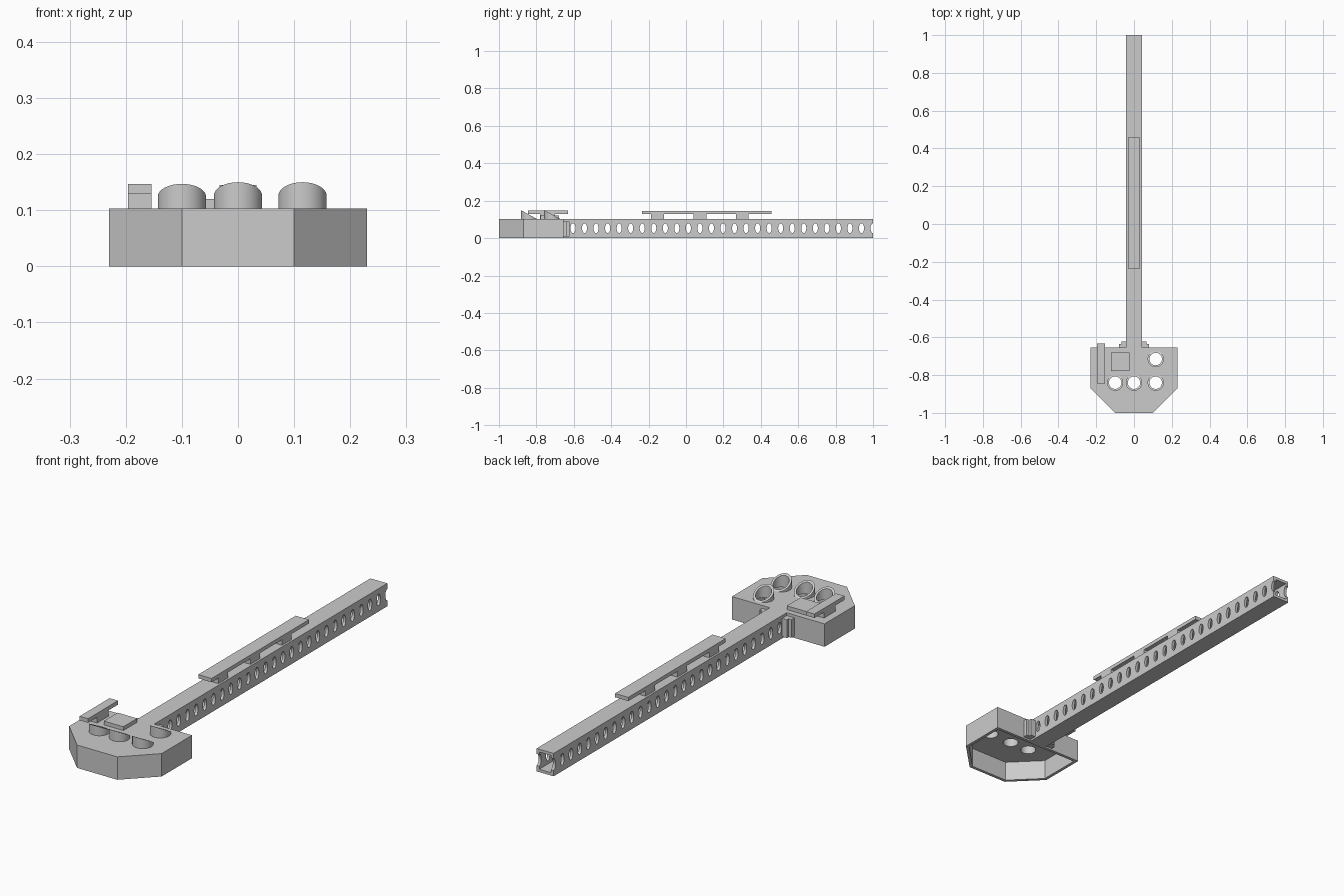
import bpy, bmesh, math
from mathutils import Matrix

cube = bpy.data.objects.get("Cube")
if cube:
    bpy.data.objects.remove(cube, do_unlink=True)

grey = bpy.data.materials.new("plain_grey")
grey.use_nodes = True
COLOUR = (0.6, 0.6, 0.6, 1)
grey.diffuse_color = COLOUR
grey.node_tree.nodes["Principled BSDF"].inputs["Base Color"].default_value = COLOUR

H = 0.103        # height of head and beam
BACK = -0.655    # rear face of the head


def finish(name, bm):
    bmesh.ops.recalc_face_normals(bm, faces=bm.faces)
    mesh = bpy.data.meshes.new(name)
    bm.to_mesh(mesh)
    bm.free()
    mesh.materials.append(grey)
    obj = bpy.data.objects.new(name, mesh)
    bpy.context.collection.objects.link(obj)
    return obj


def box(name, x0, x1, y0, y1, z0, z1):
    bm = bmesh.new()
    m = Matrix.Translation(((x0 + x1) / 2, (y0 + y1) / 2, (z0 + z1) / 2))
    bmesh.ops.create_cube(bm, size=1, matrix=m @ Matrix.Diagonal((x1 - x0, y1 - y0, z1 - z0, 1)))
    return finish(name, bm)


def prism(name, points, z0, z1):
    bm = bmesh.new()
    face = bm.faces.new([bm.verts.new((x, y, z0)) for x, y in points])
    new = bmesh.ops.extrude_face_region(bm, geom=[face])["geom"]
    bmesh.ops.translate(bm, vec=(0, 0, z1 - z0), verts=[v for v in new if isinstance(v, bmesh.types.BMVert)])
    return finish(name, bm)


def cylinders(name, matrices, segments):
    bm = bmesh.new()
    for m in matrices:
        bmesh.ops.create_cone(bm, cap_ends=True, segments=segments,
                              radius1=1, radius2=1, depth=1, matrix=m)
    return finish(name, bm)


def cut(obj, cutter):
    mod = obj.modifiers.new("cut", 'BOOLEAN')
    mod.operation, mod.solver, mod.object = 'DIFFERENCE', 'EXACT', cutter
    bpy.context.view_layer.objects.active = obj
    bpy.ops.object.modifier_apply(modifier=mod.name)
    bpy.data.objects.remove(cutter, do_unlink=True)


def smooth(obj):
    bpy.ops.object.select_all(action='DESELECT')
    obj.select_set(True)
    bpy.context.view_layer.objects.active = obj
    bpy.ops.object.shade_smooth_by_angle(angle=math.radians(30))


def head_outline(t):
    # chamfered outline, moved inward by t
    k = t * math.tan(math.pi / 8)
    half = [(0.1 - k, -1 + t), (0.23 - t, -0.87 + k), (0.23 - t, BACK - t)]
    return half + [(-x, y) for x, y in reversed(half)]


# Head: a shell open at the bottom, with holes under the tubes
tubes = [(-0.1, -0.84, 0.147), (0, -0.84, 0.15), (0.115, -0.84, 0.15), (0.115, -0.715, 0.15)]
OUTER, INNER = 0.043, 0.033
head = prism("head_shell", head_outline(0), 0, H)
cut(head, prism("cavity", head_outline(0.014), -0.05, H - 0.013))
cut(head, cylinders("tube_holes", [
    Matrix.Translation((x, y, H)) @ Matrix.Diagonal((INNER, INNER, 0.1, 1)) for x, y, _ in tubes], 32))
smooth(head)


# Tubes with slanted rims, tall at the front
def slanted_tube(name, cx, cy, top, n=32):
    bm = bmesh.new()
    rings = []
    for r, at_top in ((OUTER, False), (OUTER, True), (INNER, True), (INNER, False)):
        ring = []
        for i in range(n):
            a = 2 * math.pi * i / n
            dy = r * math.sin(a)
            z = top - (dy + OUTER) / (2 * OUTER) * (top - H + 0.001) if at_top else H - 0.012
            ring.append(bm.verts.new((cx + r * math.cos(a), cy + dy, z)))
        rings.append(ring)
    for k in range(4):
        a, b = rings[k], rings[(k + 1) % 4]
        for i in range(n):
            j = (i + 1) % n
            bm.faces.new((a[i], a[j], b[j], b[i]))
    smooth(finish(name, bm))


for i, (x, y, top) in enumerate(tubes):
    slanted_tube(f"slanted_tube_{i + 1}", x, y, top)

# Hollow beam with a row of oval holes through both sides
W, WALL = 0.042, 0.013
beam = box("beam", -W, W, BACK, 1, 0, H)
cut(beam, box("bore", -W + WALL, W - WALL, BACK + WALL, 1.1, WALL, H - WALL))
turn = Matrix.Rotation(math.pi / 2, 4, 'Y')
cut(beam, cylinders("side_holes", [
    Matrix.Translation((0, 1 - 0.0617 * i, 0.053)) @ Matrix.Diagonal((1, 0.0135, 0.026, 1))
    @ turn @ Matrix.Diagonal((1, 1, 0.3, 1)) for i in range(27)], 24))
smooth(beam)

# Brackets holding the beam to the head
for side, s in (("left", 1), ("right", -1)):
    for part, a, b, end in (("inner", W, 0.066, -0.622), ("outer", 0.066, 0.08, -0.635)):
        box(f"{side}_bracket_{part}", min(s * a, s * b), max(s * a, s * b), BACK - 0.005, end, 0.008, 0.09)

# Long top rail on three posts
box("top_rail", -0.033, 0.033, -0.235, 0.457, 0.128, 0.145)
for i, y in enumerate((-0.152, 0.075, 0.3)):
    box(f"rail_post_{i + 1}", -0.033, 0.033, y - 0.034, y + 0.034, H - 0.002, 0.128)

# Side bar on its post, and the square pad
box("side_bar", -0.196, -0.154, -0.845, -0.632, 0.129, 0.147)
box("side_bar_post", -0.196, -0.154, -0.78, -0.70, H - 0.002, 0.129)
box("square_pad", -0.122, -0.025, -0.778, -0.68, H - 0.002, 0.12)
